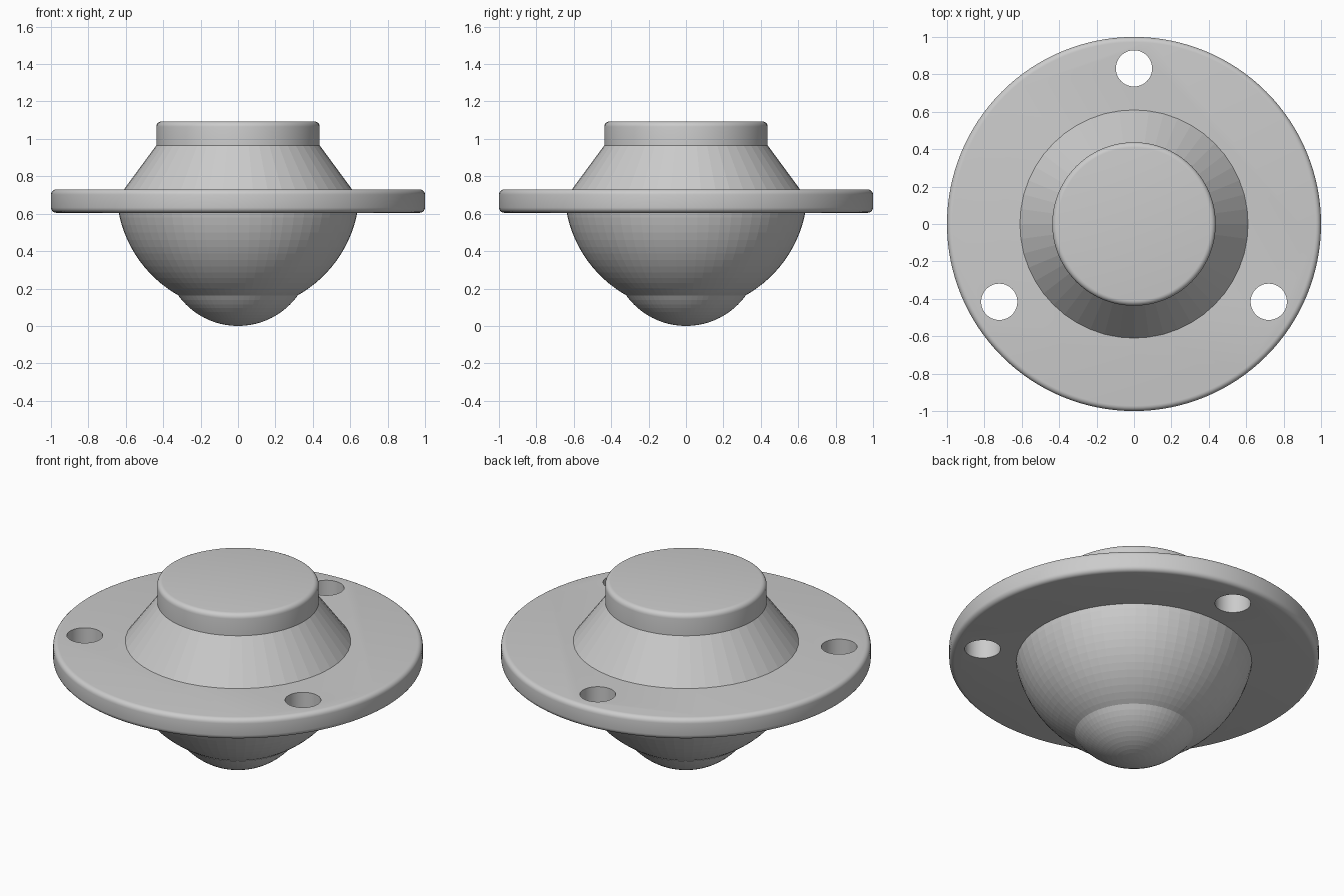
import bpy
import bmesh
from math import sin, cos, pi, radians, sqrt, asin, acos

if "Cube" in bpy.data.objects:
    bpy.data.objects.remove(bpy.data.objects["Cube"])


def lathe(name, profile, steps=64):
    """Revolve an (r, z) profile, bottom to top, around the z axis."""
    bm = bmesh.new()
    rings = []
    for r, z in profile:
        if r < 1e-6:
            rings.append([bm.verts.new((0, 0, z))])
        else:
            rings.append([bm.verts.new((r * cos(2 * pi * i / steps), r * sin(2 * pi * i / steps), z))
                          for i in range(steps)])
    for a, b in zip(rings, rings[1:]):
        for i in range(steps):
            j = (i + 1) % steps
            if len(a) == 1:
                bm.faces.new((a[0], b[j], b[i]))
            else:
                bm.faces.new((a[i], a[j], b[j], b[i]))
    for ring in (rings[0], rings[-1]):
        if len(ring) > 1:
            bm.faces.new(ring)
    bmesh.ops.recalc_face_normals(bm, faces=bm.faces)
    mesh = bpy.data.meshes.new(name)
    bm.to_mesh(mesh)
    bm.free()
    obj = bpy.data.objects.new(name, mesh)
    bpy.context.collection.objects.link(obj)
    return obj


def arc(cr, cz, rad, a0, a1, n):
    """Profile points along an arc, angles in degrees."""
    return [(cr + rad * cos(radians(a0 + (a1 - a0) * i / n)),
             cz + rad * sin(radians(a0 + (a1 - a0) * i / n))) for i in range(n + 1)]


def activate(obj):
    bpy.ops.object.select_all(action='DESELECT')
    obj.select_set(True)
    bpy.context.view_layer.objects.active = obj


def smooth(obj):
    activate(obj)
    bpy.ops.object.shade_smooth_by_angle(angle=radians(30))


FLANGE_LOW, FLANGE_TOP, EDGE = 0.605, 0.73, 0.028

# rolling ball poking out of the bottom
lathe("ball", arc(0, 0.395, 0.395, -90, -36, 12))

# round cup that holds the ball
start = -degs if (degs := acos(0.31 / 0.65) * 180 / pi) else 0
stop = -asin((FLANGE_TOP - 0.62) / 0.65) * 180 / pi
lathe("cup", arc(0, 0.73, 0.65, start, stop, 14))

# mounting flange with rounded rim
flange = lathe("flange", arc(1 - EDGE, FLANGE_LOW + EDGE, EDGE, -90, 0, 5)
               + arc(1 - EDGE, FLANGE_TOP - EDGE, EDGE, 0, 90, 5), 128)

# three screw holes
for k in range(3):
    a = radians(90 + 120 * k)
    bpy.ops.mesh.primitive_cylinder_add(vertices=48, radius=0.097, depth=0.5,
                                        location=(0.832 * cos(a), 0.832 * sin(a), 0.67))
    cutter = bpy.context.object
    cutter.hide_render = True
    mod = flange.modifiers.new("hole", 'BOOLEAN')
    mod.operation = 'DIFFERENCE'
    mod.solver = 'EXACT'
    mod.object = cutter
    activate(flange)
    bpy.ops.object.modifier_apply(modifier=mod.name)
    bpy.data.objects.remove(cutter)
smooth(flange)

# sloped shoulder above the flange
lathe("shoulder", [(0.61, 0.725), (0.61, 0.73), (0.437, 0.965)], 48)

# top cap with rounded upper edge
cap = lathe("cap", [(0.437, 0.965)] + arc(0.437 - EDGE, 1.093 - EDGE, EDGE, 0, 90, 5), 96)
smooth(cap)
